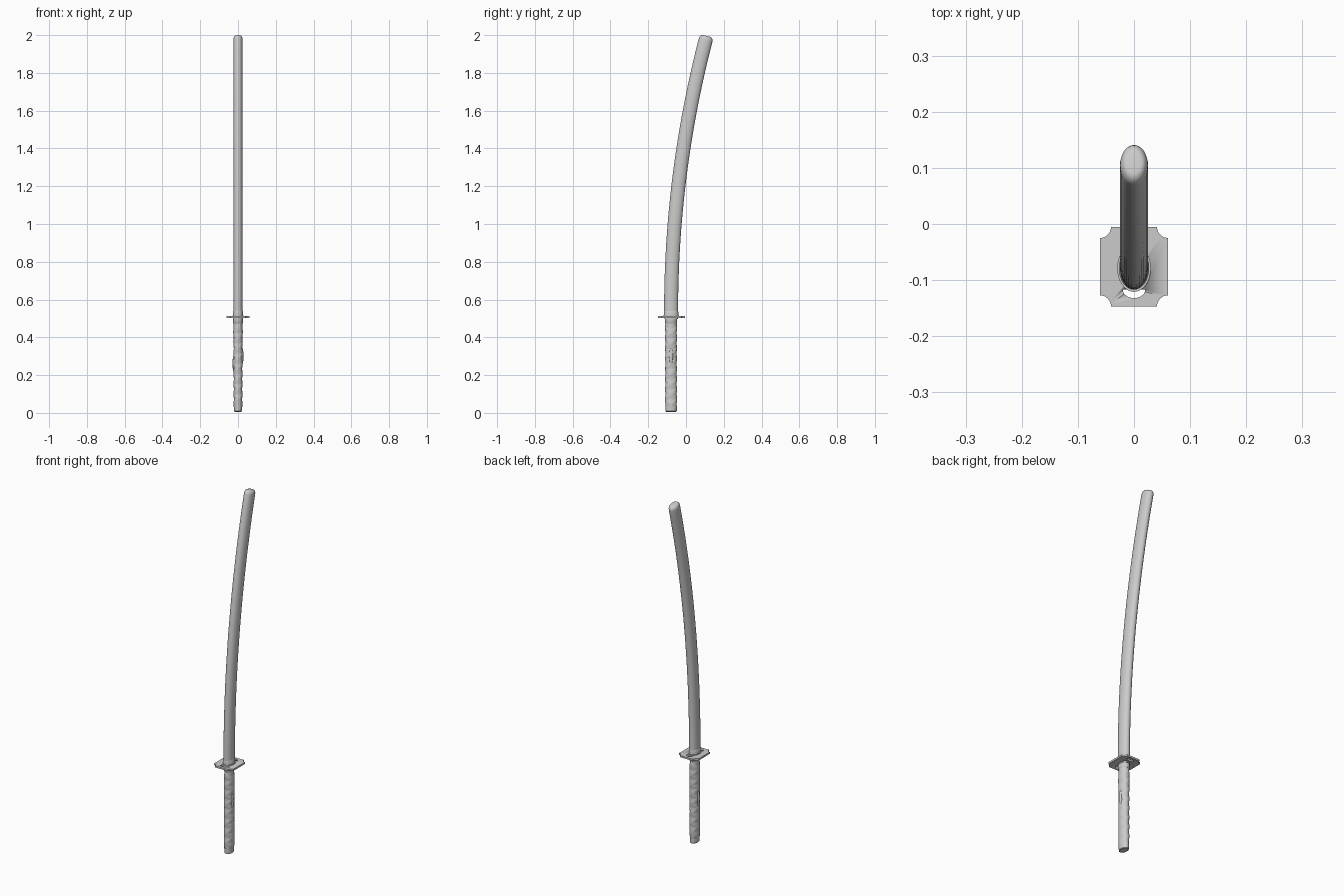
import bpy, bmesh, math
from math import sin, cos, pi

if "Cube" in bpy.data.objects:
    bpy.data.objects.remove(bpy.data.objects["Cube"])

CY = -0.079          # handle axis in y


def make(name, verts, faces, angle=35):
    me = bpy.data.meshes.new(name)
    me.from_pydata(verts, [], faces)
    bm = bmesh.new()
    bm.from_mesh(me)
    bmesh.ops.recalc_face_normals(bm, faces=bm.faces)
    bm.to_mesh(me)
    bm.free()
    ob = bpy.data.objects.new(name, me)
    bpy.context.collection.objects.link(ob)
    bpy.ops.object.select_all(action='DESELECT')
    ob.select_set(True)
    bpy.context.view_layer.objects.active = ob
    bpy.ops.object.shade_smooth_by_angle(angle=math.radians(angle))
    return ob


def loft(name, rings, n=32):
    """Rings are (y, z, tilt, half_x, half_y) ellipses, capped at both ends."""
    verts, faces = [], []
    for y, z, t, rx, ry in rings:
        for i in range(n):
            a = 2 * pi * i / n
            v = ry * sin(a)
            verts.append((rx * cos(a), y + v * cos(t), z - v * sin(t)))
    for r in range(len(rings) - 1):
        for i in range(n):
            j = (i + 1) % n
            faces.append((r * n + i, r * n + j, (r + 1) * n + j, (r + 1) * n + i))
    faces.append(tuple(range(n)))
    faces.append(tuple(range((len(rings) - 1) * n, len(rings) * n)))
    return make(name, verts, faces)


# Scabbard: an ellipse swept along a gentle arc, rounded at the tip
R, Z0, END = 5.75, 0.535, 1.485


def arc(s, rx, ry):
    t = s / R
    return (CY + R * (1 - cos(t)), Z0 + R * sin(t), t, rx, ry)


rings = [arc(0.0 + (END - 0.03) * k / 24, 0.025, 0.037) for k in range(25)]
for k in range(1, 6):
    a = k / 5 * pi / 2
    rings.append(arc(END - 0.03 + 0.022 * sin(a), 0.013 + 0.012 * cos(a), 0.019 + 0.018 * cos(a)))
loft("scabbard", rings)


def straight(name, levels):
    return loft(name, [(CY, z, 0, rx, ry) for z, rx, ry in levels])


straight("scabbard_mouth", [(0.514, .027, .038), (0.536, .027, .038), (0.54, .025, .037)])
straight("upper_washer", [(0.512, .030, .042), (0.516, .030, .042)])
straight("lower_washer", [(0.498, .027, .036), (0.504, .027, .036)])
straight("handle_collar", [(0.472, .024, .030), (0.475, .026, .032), (0.499, .026, .032)])
straight("pommel_cap", [(0.006, .017, .026), (0.009, .021, .030), (0.04, .023, .031)])

# Guard: rectangle with scooped corners and two half-moon openings
GX, GY, GC, RAD = 0.061, 0.071, -0.076, 0.020
outline = []
for sx, sy, start in ((1, 1, 270), (-1, 1, 0), (-1, -1, 90), (1, -1, 180)):
    for k in range(9):
        a = math.radians(start - 90 * k / 8)
        outline.append((sx * GX + RAD * cos(a), GC + sy * GY + RAD * sin(a)))


def prism(name, pts, z0, z1):
    n = len(pts)
    verts = [(x, y, z) for z in (z0, z1) for x, y in pts]
    faces = [tuple(range(n)), tuple(range(n, 2 * n))]
    faces += [(i, (i + 1) % n, n + (i + 1) % n, n + i) for i in range(n)]
    return make(name, verts, faces)


guard = prism("guard", outline, 0.503, 0.513)
for s in (1, -1):
    moon = [(0.020 * cos(pi * k / 12), GC + s * (0.041 + 0.015 * sin(pi * k / 12))) for k in range(13)]
    cutter = prism("opening_cutter", moon, 0.48, 0.54)
    cutter.hide_render = True
    cutter.hide_set(True)
    mod = guard.modifiers.new("opening", 'BOOLEAN')
    mod.object, mod.solver = cutter, 'EXACT'


# Handle core, slightly waisted
def grip(z):
    u = (z - 0.02) / 0.46
    return 0.021 + 0.002 * u, 0.029 + 0.0006 * cos(2 * pi * u)


straight("handle_core", [(z, *grip(z)) for z in [0.02 + 0.46 * k / 12 for k in range(13)]])

# Crossed wrapping: flat bands spiralling both ways
PITCH, WIDTH, STEPS = 0.108, 0.034, 96
for d in (1, -1):
    for phase in (0, pi):
        verts, faces = [], []
        for k in range(STEPS + 1):
            z = 0.045 + 0.41 * k / STEPS
            a = phase + d * 2 * pi * (z - 0.045) / PITCH
            for w, lift in ((-.5, .0004), (-.3, .002), (.3, .002), (.5, .0004)):
                zz = min(max(z + w * WIDTH, 0.035), 0.474)
                rx, ry = grip(zz)
                lift2 = lift + (0.0006 if d > 0 else 0)
                verts.append(((rx + lift2) * cos(a), CY + (ry + lift2) * sin(a), zz))
        for k in range(STEPS):
            for c in range(3):
                i = 4 * k + c
                faces.append((i, i + 1, i + 5, i + 4))
        make("handle_wrap", verts, faces, 30)

# Grip ornaments, one on each face
for s, zc in ((1, 0.30), (-1, 0.26)):
    bpy.ops.mesh.primitive_uv_sphere_add(segments=16, ring_count=10, radius=1, location=(s * 0.022, CY, zc))
    ob = bpy.context.object
    ob.name = "grip_ornament"
    ob.scale = (0.007, 0.010, 0.045)
    bpy.ops.object.shade_smooth_by_angle()
